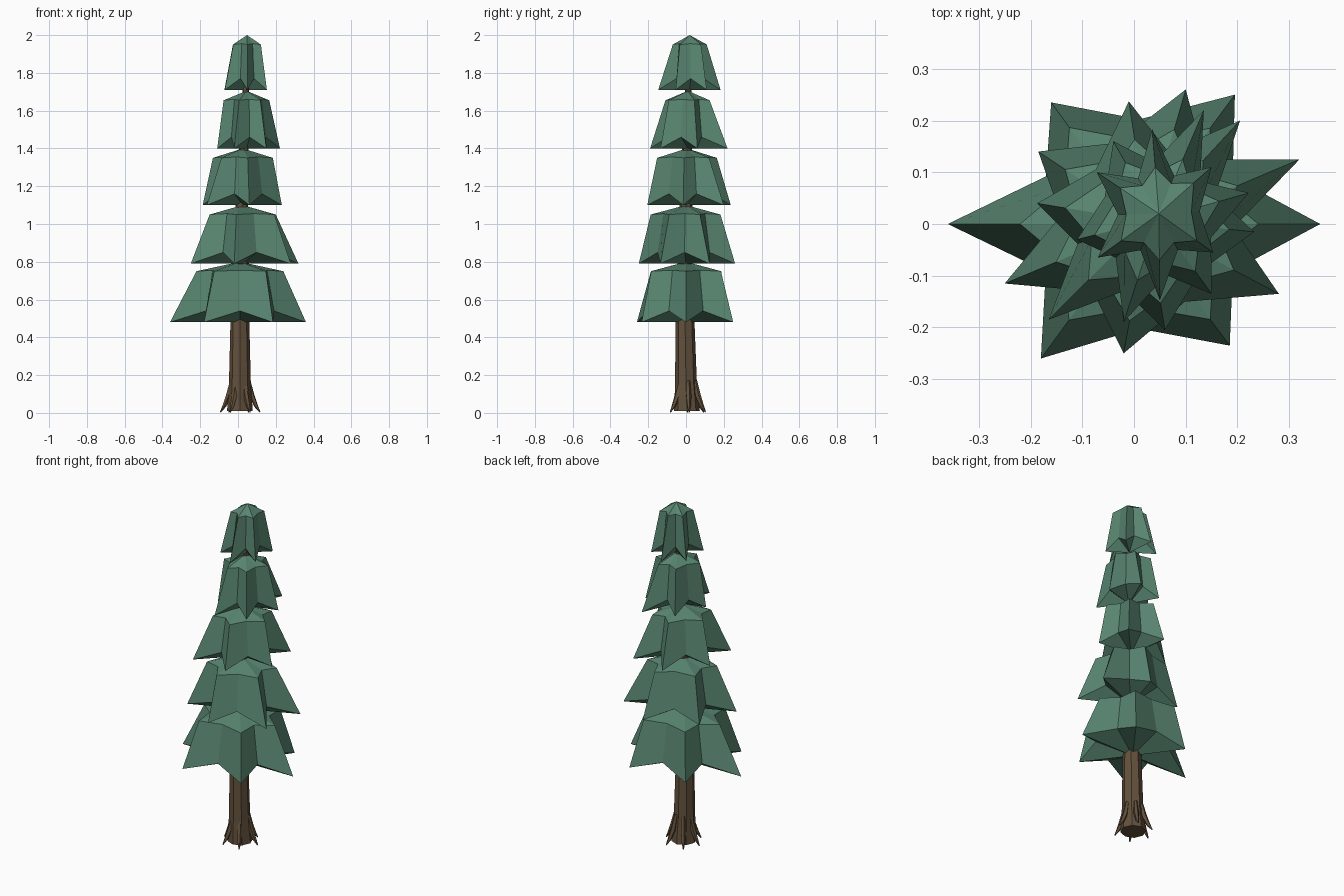
import bpy, bmesh, math
from mathutils import Vector

if "Cube" in bpy.data.objects:
    bpy.data.objects.remove(bpy.data.objects["Cube"])


def material(name, color):
    m = bpy.data.materials.new(name)
    m.diffuse_color = (*color, 1)
    m.use_nodes = True
    m.node_tree.nodes["Principled BSDF"].inputs["Base Color"].default_value = m.diffuse_color
    return m


GREEN = material("needle green", (0.098, 0.235, 0.162))
BROWN = material("bark brown", (0.125, 0.083, 0.046))


def finish(bm, name, mat):
    bmesh.ops.recalc_face_normals(bm, faces=bm.faces)
    mesh = bpy.data.meshes.new(name)
    bm.to_mesh(mesh)
    bm.free()
    mesh.materials.append(mat)
    ob = bpy.data.objects.new(name, mesh)
    bpy.context.collection.objects.link(ob)


def bridge(bm, a, b):
    n = len(a)
    for i in range(n):
        j = (i + 1) % n
        bm.faces.new((a[i], a[j], b[j], b[i]))


def fan(bm, ring, point):
    v = bm.verts.new(point)
    for i in range(len(ring)):
        bm.faces.new((ring[i], ring[(i + 1) % len(ring)], v))


def branch_tier(name, cx, cy, z0, z1, shoulder, tips):
    """Drooping star skirt: apex, shoulder ring, zigzag rim, shallow underside."""
    bm = bmesh.new()
    polar = sorted((math.atan2(y - cy, x - cx), x, y) for x, y in tips)
    top, rim = [], []

    def at(r, a, z):
        return bm.verts.new((cx + r * math.cos(a), cy + r * math.sin(a), z))

    for i, (a, x, y) in enumerate(polar):
        nxt = polar[(i + 1) % len(polar)][0]
        if nxt < a:
            nxt += math.tau
        mid = (a + nxt) / 2
        top += [at(shoulder, a, z1 - 0.05), at(shoulder * 0.7, mid, z1 - 0.045)]
        rim += [bm.verts.new((x, y, z0)), at(shoulder * 0.88, mid, z0 + 0.06)]
    fan(bm, top, (cx, cy, z1))
    bridge(bm, top, rim)
    fan(bm, rim, (cx, cy, z0))
    finish(bm, name, GREEN)


# Five tiers of branches
branch_tier("branch_tier_1", 0.01, 0.0, 0.48, 0.80, 0.23,
            [(-0.36, 0), (-0.16, 0.235), (0.195, 0.25), (0.36, 0), (0.185, -0.235), (-0.18, -0.26)])
branch_tier("branch_tier_2", 0.025, 0.0, 0.79, 1.10, 0.19,
            [(0.32, 0.125), (0.10, 0.26), (-0.185, 0.14), (-0.25, -0.115), (-0.02, -0.25), (0.28, -0.135)])
branch_tier("branch_tier_3", 0.025, 0.005, 1.10, 1.40, 0.16,
            [(-0.187, 0.04), (-0.01, 0.237), (0.205, 0.20), (0.232, -0.015), (0.06, -0.205), (-0.165, -0.185)])
branch_tier("branch_tier_4", 0.045, 0.01, 1.40, 1.705, 0.125,
            [(0.135, 0.22), (0.222, 0.06), (-0.04, 0.16), (-0.11, -0.03), (-0.02, -0.19), (0.15, -0.135)])
branch_tier("branch_tier_5", 0.048, 0.02, 1.71, 2.0, 0.09,
            [(0.035, 0.183), (-0.072, 0.10), (0.15, 0.11), (-0.07, -0.065), (0.05, -0.147), (0.153, -0.055)])


def tube(name, sections, sides):
    """Tapered tube through (centre, radius, axis) sections."""
    bm = bmesh.new()
    rings = []
    for centre, radius, axis in sections:
        q = Vector(axis).to_track_quat('Z', 'Y')
        rings.append([bm.verts.new(Vector(centre) + q @ Vector(
            (radius * math.cos(math.tau * i / sides), radius * math.sin(math.tau * i / sides), 0)))
            for i in range(sides)])
    for a, b in zip(rings, rings[1:]):
        bridge(bm, a, b)
    bm.faces.new(rings[0])
    bm.faces.new(rings[-1])
    finish(bm, name, BROWN)


# Trunk, leaning slightly and running up inside the tiers
up = (0, 0, 1)
tube("trunk", [((0.01, 0.005, 0.01), 0.068, up), ((0.01, 0, 0.15), 0.058, up),
               ((0.01, -0.005, 0.48), 0.05, up), ((0.02, 0, 1.10), 0.034, up),
               ((0.042, 0.012, 1.72), 0.017, up), ((0.048, 0.02, 1.85), 0.008, up)], 8)

# Roots: thin claws curving out of the trunk foot
for k, deg in enumerate((5, 65, 125, 180, 240, 300)):
    c, s = math.cos(math.radians(deg)), math.sin(math.radians(deg))
    path = [(0.045, 0.17, 0.010, -0.2), (0.062, 0.09, 0.015, -0.4),
            (0.084, 0.038, 0.011, -0.8), (0.105, 0.004, 0.003, -1.0)]
    tube(f"root_{k + 1}", [((0.012 + r * c, 0.008 + r * s, z), w, (-t * c, -t * s, -1.0))
                           for r, z, w, t in path], 5)
